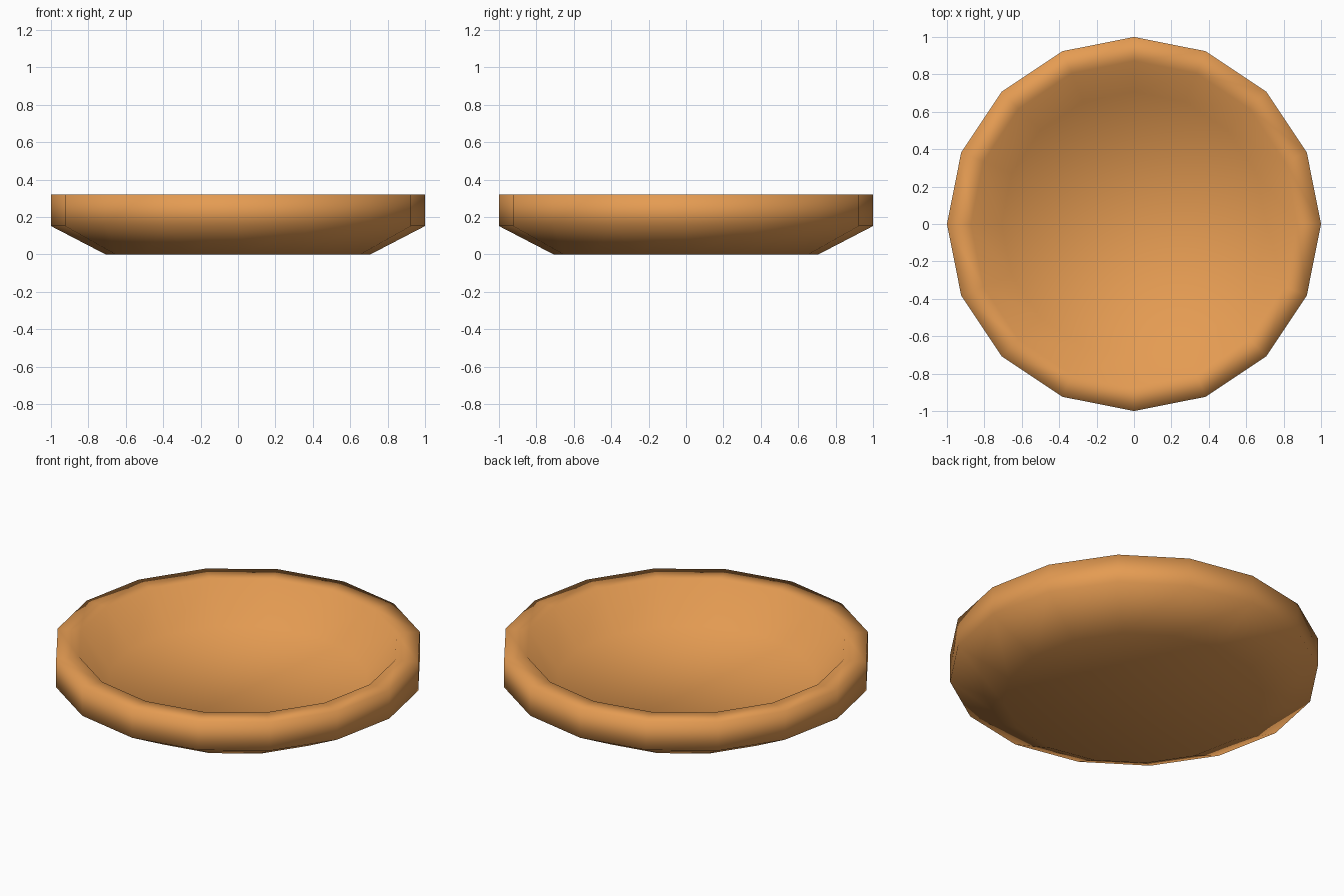
import bpy, bmesh
from math import cos, sin, tau

if "Cube" in bpy.data.objects:
    bpy.data.objects.remove(bpy.data.objects["Cube"])

SIDES = 16
# Closed wall profile (radius, height): outside foot, up over the rim, down to the inner floor
PROFILE = [(0.707, 0.0), (1.0, 0.152), (1.0, 0.322),
           (0.872, 0.322), (0.708, 0.112)]

bm = bmesh.new()
rings = [[bm.verts.new((r * cos(tau * i / SIDES), r * sin(tau * i / SIDES), z))
          for i in range(SIDES)] for r, z in PROFILE]

# Walls and rim
for a, b in zip(rings, rings[1:]):
    for i in range(SIDES):
        j = (i + 1) % SIDES
        bm.faces.new((a[i], a[j], b[j], b[i]))

# Underside and inner floor
bm.faces.new(rings[0][::-1])
bm.faces.new(rings[-1])

# The dish is smooth shaded all over
for f in bm.faces:
    f.smooth = True
bmesh.ops.recalc_face_normals(bm, faces=bm.faces)

mesh = bpy.data.meshes.new("dish")
bm.to_mesh(mesh)
bm.free()
dish = bpy.data.objects.new("dish", mesh)
bpy.context.collection.objects.link(dish)

# Warm terracotta colour
clay = bpy.data.materials.new("clay")
clay.diffuse_color = (0.78, 0.33, 0.085, 1)
clay.use_nodes = True
clay.node_tree.nodes["Principled BSDF"].inputs["Base Color"].default_value = clay.diffuse_color
mesh.materials.append(clay)
